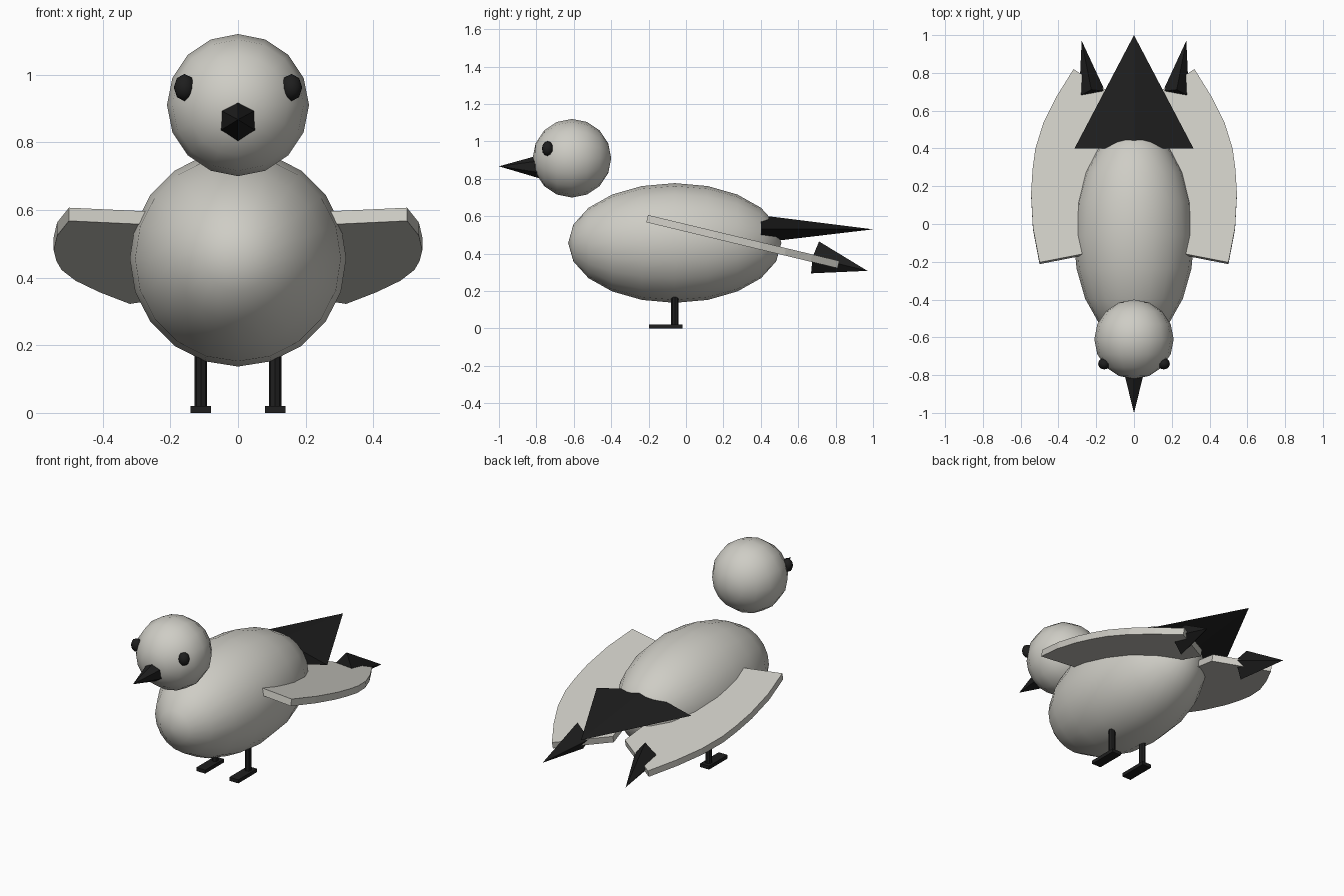
import bpy, bmesh, math
from mathutils import Vector, Matrix

if "Cube" in bpy.data.objects:
    bpy.data.objects.remove(bpy.data.objects["Cube"])


def material(name, color):
    m = bpy.data.materials.new(name)
    m.diffuse_color = (*color, 1)
    m.use_nodes = True
    m.node_tree.nodes["Principled BSDF"].inputs["Base Color"].default_value = m.diffuse_color
    return m


PALE = material("pale grey", (0.62, 0.61, 0.56))
BLACK = material("soft black", (0.013, 0.013, 0.013))


def finish(name, bm, mat, smooth=False):
    bmesh.ops.recalc_face_normals(bm, faces=bm.faces)
    for f in bm.faces:
        f.smooth = smooth
    me = bpy.data.meshes.new(name)
    bm.to_mesh(me)
    bm.free()
    me.materials.append(mat)
    ob = bpy.data.objects.new(name, me)
    bpy.context.collection.objects.link(ob)
    return ob


def ellipsoid(name, center, radii, seg, rings, mat):
    # poles point along y
    bm = bmesh.new()
    bmesh.ops.create_uvsphere(bm, u_segments=seg, v_segments=rings, radius=1)
    m = (Matrix.Translation(center) @ Matrix.Diagonal((*radii, 1))
         @ Matrix.Rotation(math.pi / 2, 4, 'X'))
    bmesh.ops.transform(bm, matrix=m, verts=bm.verts)
    return finish(name, bm, mat, True)


def spike(name, base, tip, r_side, r_up, n, mat):
    # pointed cone with n flat sides, one corner facing up
    base, tip = Vector(base), Vector(tip)
    d = (tip - base).normalized()
    side = d.cross(Vector((0, 0, 1))).normalized()
    up = side.cross(d)
    bm = bmesh.new()
    ring = []
    for i in range(n):
        a = 2 * math.pi * i / n
        ring.append(bm.verts.new(base + side * r_side * math.sin(a) + up * r_up * math.cos(a)))
    t = bm.verts.new(tip)
    bm.faces.new(ring)
    for i in range(n):
        bm.faces.new((ring[i], ring[(i + 1) % n], t))
    return finish(name, bm, mat)


def prism(name, bottom, top, mat):
    bm = bmesh.new()
    b = [bm.verts.new(p) for p in bottom]
    t = [bm.verts.new(p) for p in top]
    n = len(b)
    bm.faces.new(b)
    bm.faces.new(t)
    for i in range(n):
        j = (i + 1) % n
        bm.faces.new((b[i], b[j], t[j], t[i]))
    return finish(name, bm, mat)


# body, head, beak and tail
ellipsoid("body", (0, -0.06, 0.457), (0.32, 0.57, 0.32), 20, 10, PALE)
ellipsoid("head", (0, -0.61, 0.91), (0.21, 0.21, 0.21), 16, 8, PALE)
spike("beak", (0, -0.78, 0.865), (0, -1.0, 0.867), 0.063, 0.063, 6, BLACK)
spike("tail", (0, 0.40, 0.532), (0, 1.0, 0.53), 0.315, 0.073, 4, BLACK)

# wing outline seen from above
WING = [(0.15, -0.135), (0.50, -0.203), (0.535, -0.02), (0.545, 0.16), (0.537, 0.29),
        (0.522, 0.40), (0.48, 0.535), (0.41, 0.675), (0.32, 0.82), (0.04, 0.64)]

for s, label in ((-1, "left"), (1, "right")):
    # sloping wing slab and its dark tip
    top = [Vector((s * x, y, 0.606 - 0.24 * (y + 0.2))) for x, y in WING]
    drop = Vector((0, -0.0093, -0.039))
    prism(label + "_wing", [p + drop for p in top], top, PALE)
    spike(label + "_wing_tip", (s * 0.222, 0.69, 0.38), (s * 0.277, 0.97, 0.308),
          0.07, 0.088, 4, BLACK)

    # eye
    ellipsoid(label + "_eye", (s * 0.158, -0.74, 0.962), (0.032, 0.03, 0.04), 8, 6, BLACK)

    # leg
    def circle(z):
        return [(s * 0.11 + 0.019 * math.cos(i * math.pi / 4),
                 -0.06 + 0.019 * math.sin(i * math.pi / 4), z) for i in range(8)]
    prism(label + "_leg", circle(0.01), circle(0.18), BLACK)

    # foot
    corners = [(s * 0.08, -0.197), (s * 0.14, -0.197), (s * 0.14, -0.02), (s * 0.08, -0.02)]
    prism(label + "_foot", [(x, y, 0) for x, y in corners],
          [(x, y, 0.021) for x, y in corners], BLACK)
